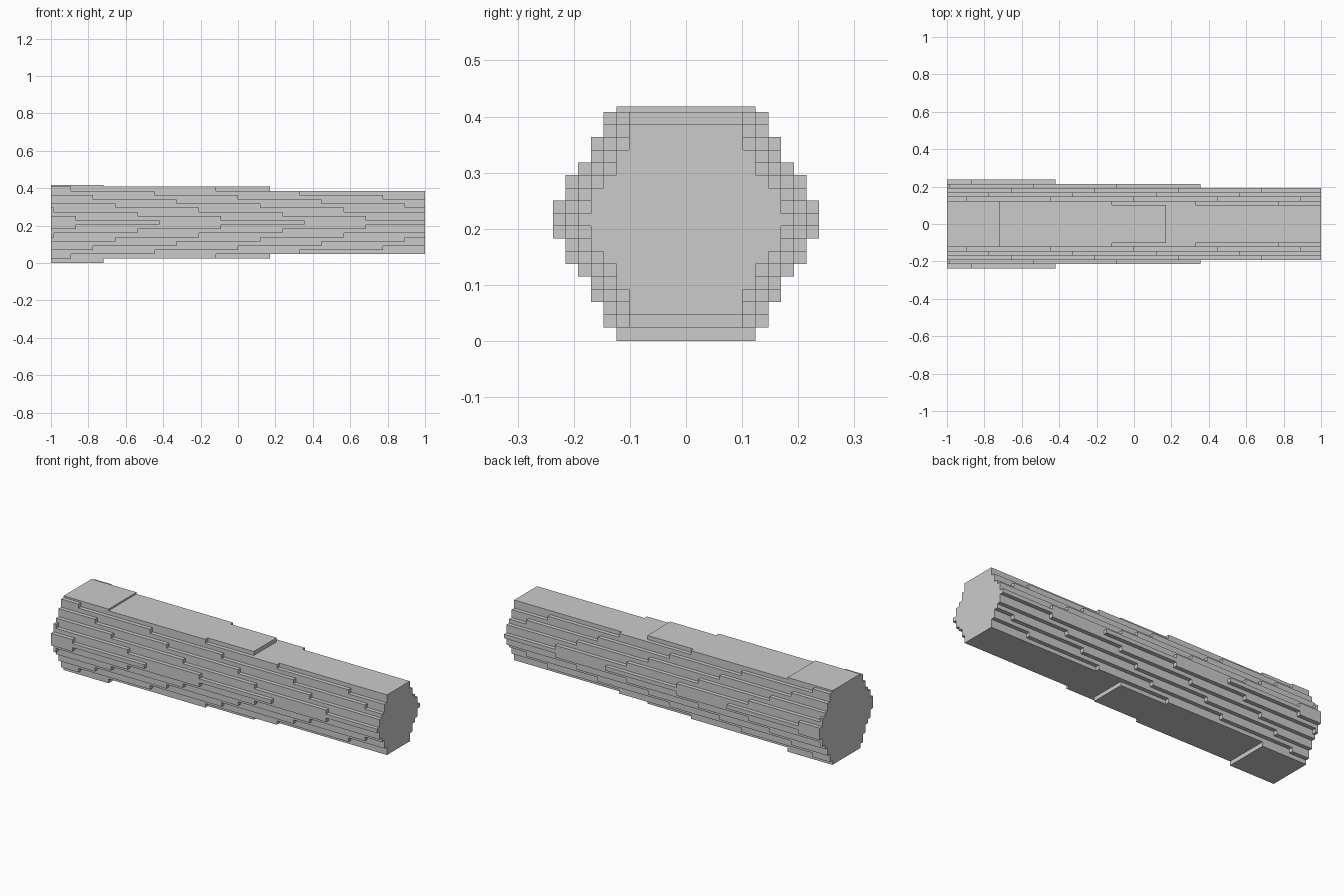
import bpy, bmesh, math

if "Cube" in bpy.data.objects:
    bpy.data.objects.remove(bpy.data.objects["Cube"])

C = 0.0226               # block size of the stepped surface
ZC = 0.2163              # height of the beam axis
STEP = 0.775             # beam length per one-block drop in half width
SHIFT = 0.4465           # step offset from one row to the next
X0 = -0.42               # first step on the middle row
ROW_END = {9: -0.72, 8: 0.17}   # top and bottom rows stop early


def steps(k):
    """Step positions along x for row k that fall inside the beam."""
    first = X0 - SHIFT * abs(k)
    return [first + STEP * n for n in range(8) if -1 < first + STEP * n < 1]


def half_cells(k, x):
    """Whole blocks either side of the middle block; -1 means empty."""
    if x > ROW_END.get(abs(k), 2):
        return -1
    n = math.floor((x - X0 + SHIFT * abs(k)) / STEP) + 1
    return 10 - max(n, 0)


def row_z(k):
    return min(0.418, 0.0 if k == -9 else ZC + (k - 0.5) * C)


# Slices along x at every step
xs = sorted({-1.0, 1.0, *ROW_END.values(), *(round(s, 4) for k in range(10) for s in steps(k))})
solid = set()
for i in range(len(xs) - 1):
    mid = (xs[i] + xs[i + 1]) / 2
    for k in range(-9, 10):
        h = half_cells(k, mid)
        solid.update((i, j, k) for j in range(-h, h + 1))

# Outer skin of the stepped, tapering hexagonal beam
bm = bmesh.new()
verts = {}


def vert(p):
    if p not in verts:
        verts[p] = bm.verts.new((xs[p[0]], (p[1] - 0.5) * C, row_z(p[2])))
    return verts[p]


for cell in solid:
    for axis in range(3):
        for side in (0, 1):
            near = list(cell)
            near[axis] += 2 * side - 1
            if tuple(near) in solid:
                continue
            ring = [(0, 0), (1, 0), (1, 1), (0, 1)]
            if not side:
                ring.reverse()
            face = []
            for u, v in ring:
                p = list(cell)
                p[axis] += side
                p[(axis + 1) % 3] += u
                p[(axis + 2) % 3] += v
                face.append(vert(tuple(p)))
            bm.faces.new(face)

# Merge coplanar blocks into large flat faces
bmesh.ops.dissolve_limit(bm, angle_limit=0.01, verts=bm.verts[:], edges=bm.edges[:])
mesh = bpy.data.meshes.new("stepped_beam")
bm.to_mesh(mesh)
bm.free()
beam = bpy.data.objects.new("stepped_beam", mesh)
bpy.context.collection.objects.link(beam)
